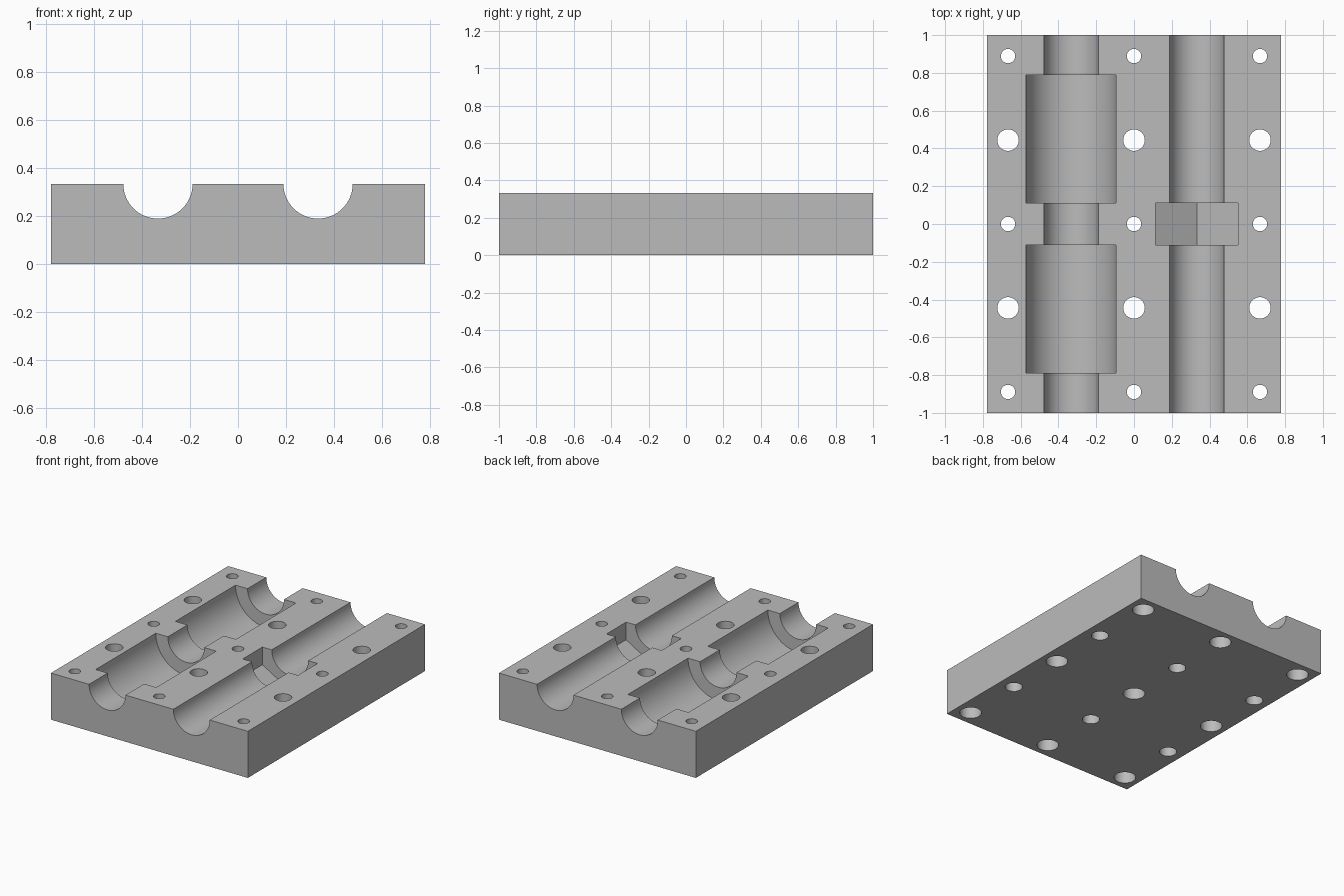
import bpy
from math import pi, radians

old = bpy.data.objects.get("Cube")
if old:
    bpy.data.objects.remove(old, do_unlink=True)

WIDTH, LENGTH, HEIGHT = 1.556, 2.0, 0.333
GROOVE_X = 0.333

grey = bpy.data.materials.new("plain grey")
grey.use_nodes = True
grey.diffuse_color = (0.5, 0.5, 0.5, 1)
grey.node_tree.nodes["Principled BSDF"].inputs["Base Color"].default_value = (0.5, 0.5, 0.5, 1)

# Solid plate
bpy.ops.mesh.primitive_cube_add(size=1, location=(0, 0, HEIGHT / 2))
plate = bpy.context.object
plate.name = "mold_plate"
plate.scale = (WIDTH, LENGTH, HEIGHT)
bpy.ops.object.transform_apply(location=True, scale=True)
plate.data.materials.append(grey)


def cut(radius, depth, location, rotation=(0, 0, 0), sides=64):
    """Subtract a round or polygonal bar from the plate."""
    bpy.ops.mesh.primitive_cylinder_add(
        vertices=sides, radius=radius, depth=depth, location=location, rotation=rotation)
    cutter = bpy.context.object
    cutter.hide_render = True
    cutter.data.materials.append(grey)
    mod = plate.modifiers.new("cut", "BOOLEAN")
    mod.operation = "DIFFERENCE"
    mod.solver = "EXACT"
    mod.object = cutter
    bpy.context.view_layer.objects.active = plate
    bpy.ops.object.modifier_apply(modifier=mod.name)
    bpy.data.objects.remove(cutter, do_unlink=True)


ALONG_Y = (pi / 2, 0, 0)

# Two half-round channels running the full length
for x in (-GROOVE_X, GROOVE_X):
    cut(0.144, LENGTH + 0.2, (x, 0, HEIGHT), ALONG_Y)

# Two wide bearing seats in one channel
for y in (-0.45, 0.45):
    cut(0.239, 0.678, (-GROOVE_X, y, HEIGHT), ALONG_Y)

# Hexagonal nut seat in the other channel, corner pointing down
cut(0.252, 0.222, (GROOVE_X, 0, HEIGHT), ALONG_Y, sides=6)

# Bolt holes, counterbored from below, and plain dowel holes
for x in (-0.667, 0, 0.667):
    for y in (-0.889, 0, 0.889):
        cut(0.038, 1, (x, y, HEIGHT / 2), sides=32)
        cut(0.072, 0.2, (x, y, 0), sides=32)
    for y in (-0.444, 0.444):
        cut(0.057, 1, (x, y, HEIGHT / 2), sides=32)

# Smooth curved walls, crisp edges
bpy.ops.object.select_all(action="DESELECT")
plate.select_set(True)
bpy.context.view_layer.objects.active = plate
bpy.ops.object.shade_smooth_by_angle(angle=radians(30))
